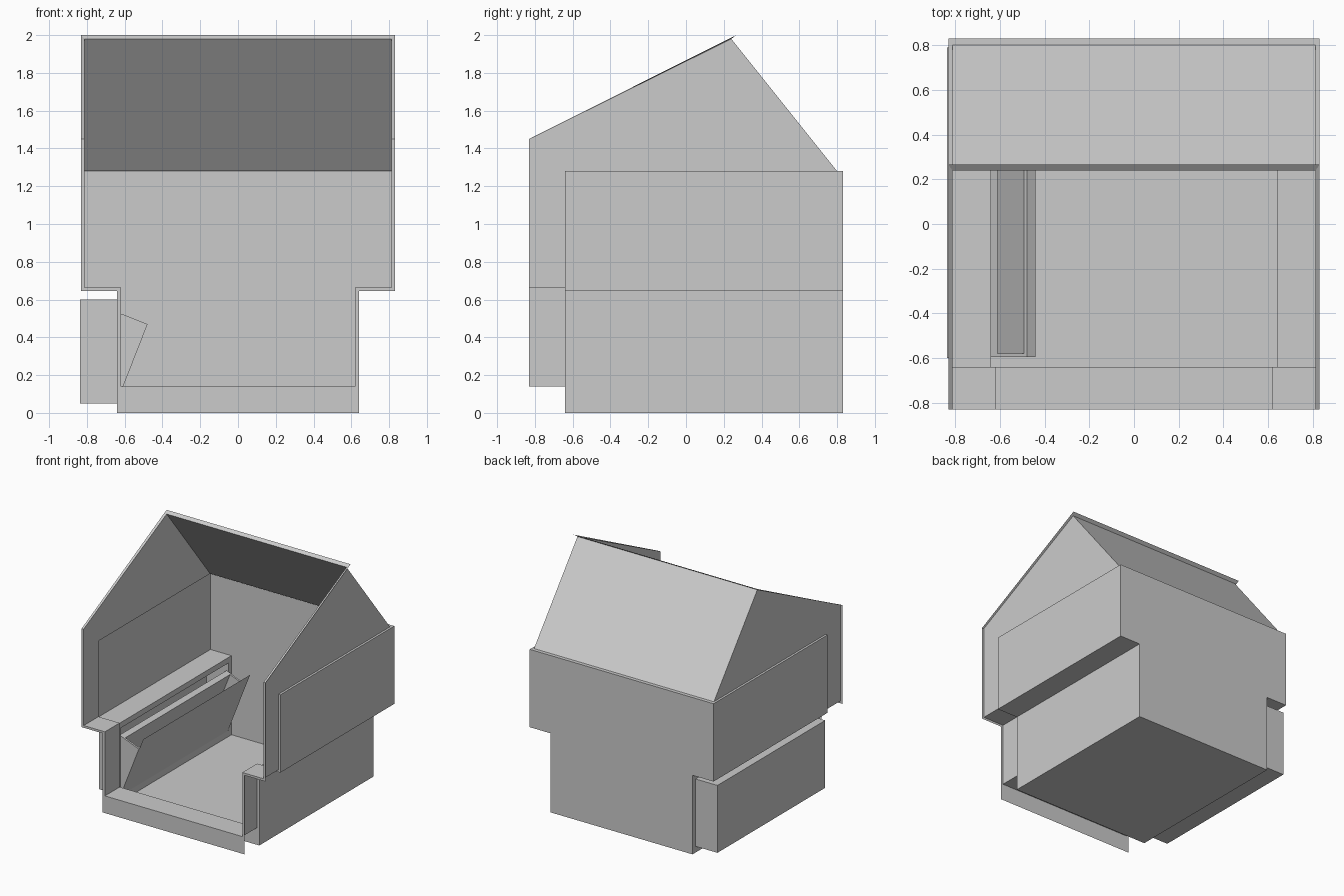
import bpy, bmesh
from mathutils import Vector, Matrix
from math import atan2

if "Cube" in bpy.data.objects:
    bpy.data.objects.remove(bpy.data.objects["Cube"])


def sheet(name, faces, ref, mirror=False):
    """Thin surface object; every face is turned to point away from ref."""
    bm = bmesh.new()
    for pts in faces:
        f = bm.faces.new([bm.verts.new(p) for p in pts])
        f.normal_update()
        if f.normal.dot(f.calc_center_median() - Vector(ref)) < 0:
            f.normal_flip()
    bmesh.ops.remove_doubles(bm, verts=bm.verts, dist=1e-4)
    me = bpy.data.meshes.new(name)
    bm.to_mesh(me)
    bm.free()
    ob = bpy.data.objects.new(name, me)
    bpy.context.collection.objects.link(ob)
    if mirror:
        ob.modifiers.new("mirror", 'MIRROR')
    return ob


def strip(a, b, closed=False):
    """Quads between two matching rows of points."""
    n = len(a)
    return [(a[i], a[(i + 1) % n], b[(i + 1) % n], b[i])
            for i in range(n if closed else n - 1)]


def at_y(profile, y):
    return [(x, y, z) for x, z in profile]


MID = (0, 0, 0.9)
F, M, B = -0.83, -0.64, 0.83      # front edge, body front, back
outer = [(0, 0), (.64, 0), (.64, .645), (.83, .645), (.83, 1.28)]
inner = [(0, .14), (.62, .14), (.62, .663), (.812, .663), (.812, 1.28)]

# Body: floor, overhanging upper sides, back wall, top ledge, front step
body = strip(at_y(outer[:2], M), at_y(outer[:2], B))
body += strip(at_y(outer[2:], M), at_y(outer[2:], B))
body.append(at_y(outer + [(0, 1.28)], B))
body.append([(.812, M, 1.28), (.83, M, 1.28), (.83, B, 1.28), (.812, .8, 1.28)])
body.append([(0, .8, 1.28), (.812, .8, 1.28), (.83, B, 1.28), (0, B, 1.28)])
body += strip(at_y(outer, M), at_y(inner, M))
sheet("body", body, MID, True)

# Front collar reaching forward from the body
sheet("front_collar", strip(at_y(inner, F), at_y(inner, M)), MID, True)

# Gable walls and the back roof slope
sheet("gable_and_roof", [
    [(.812, F, 1.28), (.812, F, 1.45), (.812, .24, 1.98), (.812, .8, 1.28)],
    [(0, .24, 1.98), (.812, .24, 1.98), (.812, .8, 1.28), (0, .8, 1.28)]], MID, True)

# Flat trim around the front and sloped opening
trim_out = at_y(outer[:4] + [(.83, 1.45)], F) + [(.83, .265, 2.0), (0, .265, 2.0)]
trim_in = at_y(inner[:4] + [(.812, 1.45)], F) + [(.812, .24, 1.98), (0, .24, 1.98)]
sheet("opening_trim", strip(trim_out, trim_in), MID, True)

# Lower side walls: plain on the right, with a hatch opening on the left
def wall(x, y0, y1, z0, z1):
    return [(x, y0, z0), (x, y1, z0), (x, y1, z1), (x, y0, z1)]

hatch = wall(-.64, -.6, .79, .05, .6)
sheet("right_lower_wall", [wall(.64, M, B, 0, .645)], MID)
sheet("left_lower_wall", strip(wall(-.64, M, B, 0, .645), hatch, True), MID)

# Side box outside the hatch
far = wall(-.837, -.6, .79, .05, .6)
sheet("side_box", [far] + strip(hatch, far, True), (-.7, .1, .3))

# Tilted flap hinged at the hatch bottom; local x across, z along the flap
tilt = Matrix.Translation((-.64, 0, .05)) @ Matrix.Rotation(atan2(.2, .51), 4, 'Y')
flap = sheet("hatch_flap", [wall(0, -.595, .785, 0, .547)], (-1, 0, .3))
flap.matrix_world = tilt


# Open tray on the back of the flap
def ring(x0, x1, y0, y1, z):
    return [(x0, y0, z), (x1, y0, z), (x1, y1, z), (x0, y1, z)]

H = .45
low, top = ring(-.19, -.003, -.595, .785, .005), ring(-.19, -.003, -.595, .785, H)
rim, base = ring(-.145, -.018, -.58, .77, H), ring(-.145, -.018, -.58, .77, .03)
tray = sheet("tray_outside", [low] + strip(low, top, True) + strip(top, rim, True),
             (-.1, .1, .2))
tray.matrix_world = tilt
cavity = sheet("tray_cavity", [base] + strip(rim, base, True), (-.08, .1, .2))
cavity.data.flip_normals()
cavity.matrix_world = tilt
